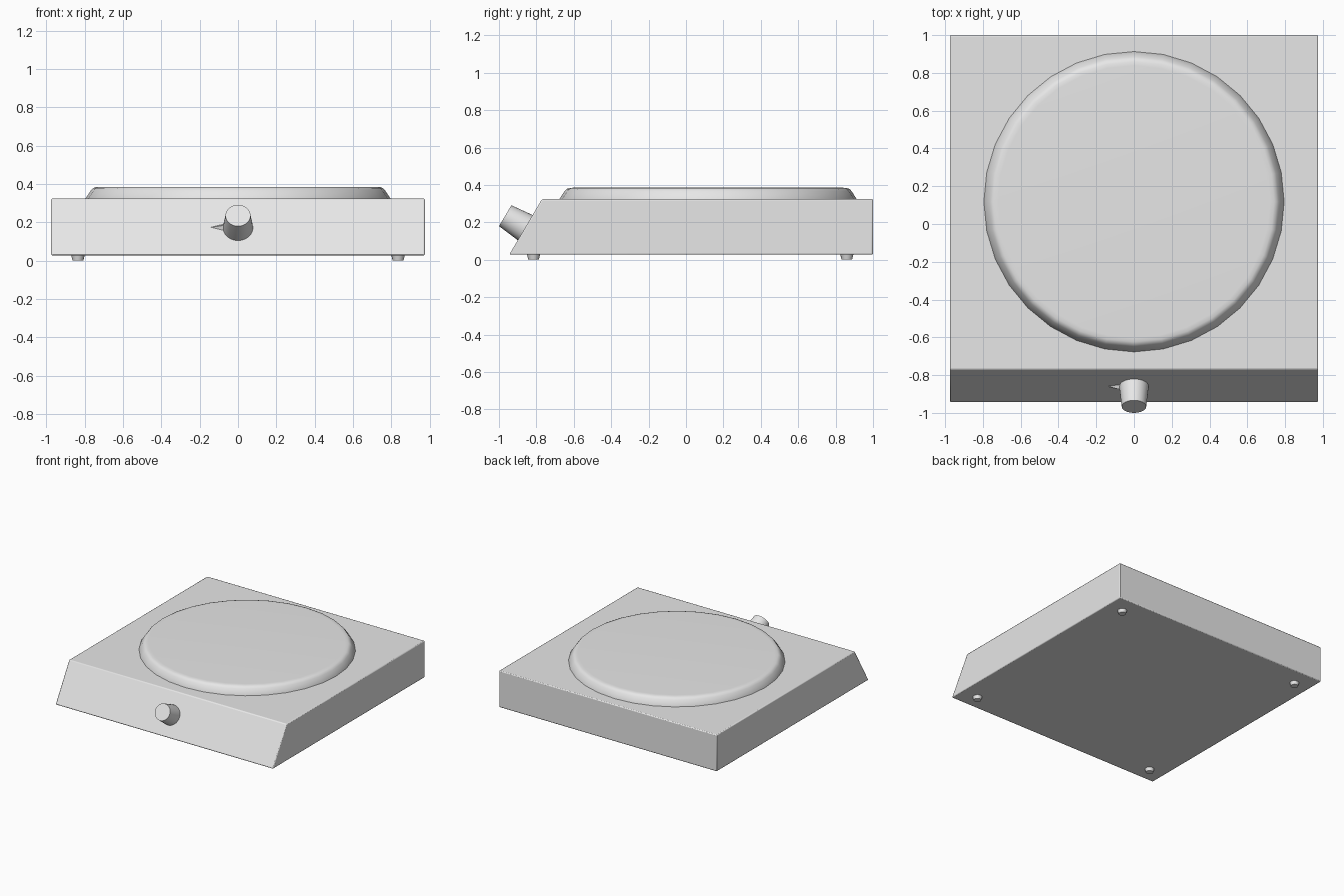
import bpy, bmesh, math
from mathutils import Vector, Matrix

old = bpy.data.objects.get("Cube")
if old:
    bpy.data.objects.remove(old, do_unlink=True)

grey = bpy.data.materials.new("light grey")
grey.use_nodes = True
colour = (0.8, 0.8, 0.8, 1)
grey.diffuse_color = colour
grey.node_tree.nodes["Principled BSDF"].inputs["Base Color"].default_value = colour


def finish(name, bm, bevel=0, segments=2, angle=30):
    """Turn a bmesh into a shaded object with an optional rounded edge."""
    bmesh.ops.recalc_face_normals(bm, faces=bm.faces)
    mesh = bpy.data.meshes.new(name)
    bm.to_mesh(mesh)
    bm.free()
    mesh.materials.append(grey)
    ob = bpy.data.objects.new(name, mesh)
    bpy.context.collection.objects.link(ob)
    if bevel:
        mod = ob.modifiers.new("rounded edges", 'BEVEL')
        mod.width = bevel
        mod.segments = segments
        mod.limit_method = 'ANGLE'
    bpy.ops.object.select_all(action='DESELECT')
    ob.select_set(True)
    bpy.context.view_layer.objects.active = ob
    bpy.ops.object.shade_smooth_by_angle(angle=math.radians(angle))
    return ob


def lathe(name, rings, matrix, sides=32, **options):
    """Closed round part from (radius, height) rings."""
    bm = bmesh.new()
    loops = []
    for radius, height in rings:
        loops.append([bm.verts.new((radius * math.cos(a), radius * math.sin(a), height))
                      for a in (math.tau * i / sides for i in range(sides))])
    for low, high in zip(loops, loops[1:]):
        for i in range(sides):
            j = (i + 1) % sides
            bm.faces.new((low[i], low[j], high[j], high[i]))
    bm.faces.new(loops[0][::-1])
    bm.faces.new(loops[-1])
    bm.transform(matrix)
    return finish(name, bm, **options)


# Wedge-fronted body
bm = bmesh.new()
profile = [(-0.945, 0.027), (1, 0.027), (1, 0.324), (-0.77, 0.324)]
side = bm.faces.new([bm.verts.new((-0.975, y, z)) for y, z in profile])
extruded = bmesh.ops.extrude_face_region(bm, geom=[side])
bmesh.ops.translate(bm, vec=(1.95, 0, 0),
                    verts=[v for v in extruded["geom"] if isinstance(v, bmesh.types.BMVert)])
finish("body", bm, bevel=0.007)

# Hot plate with a rounded rim
lathe("hot_plate", [(0.795, 0.315), (0.795, 0.324), (0.767, 0.367), (0.757, 0.378),
                    (0.742, 0.384), (0.72, 0.385)],
      Matrix.Translation((0, 0.118, 0)), angle=35)

# Control knob, square to the sloping front
normal = Vector((0, -0.86, 0.51)).normalized()
tilt = normal.to_track_quat('Z', 'Y').to_matrix().to_4x4()
knob_place = Matrix.Translation((0, -0.86, 0.172)) @ tilt
lathe("knob", [(0.078, -0.01), (0.078, 0), (0.065, 0.124)], knob_place)

# Pointer beside the knob
along = Vector((-1, 0, 0))
frame = Matrix((normal, along.cross(normal), along)).transposed().to_4x4()
bm = bmesh.new()
bmesh.ops.create_cone(bm, cap_ends=True, segments=4, radius1=0.026, radius2=0.0,
                      depth=0.09, matrix=Matrix.Translation((-0.095, -0.86, 0.174)) @ frame)
bmesh.ops.remove_doubles(bm, verts=bm.verts, dist=0.0001)
finish("knob_pointer", bm)

# Four tapered feet
for x, x_name in ((-0.835, "right"), (0.835, "left")):
    for y, y_name in ((-0.815, "front"), (0.86, "back")):
        lathe(f"{y_name}_{x_name}_foot", [(0.028, 0), (0.037, 0.035)],
              Matrix.Translation((x, y, 0)), sides=16)
